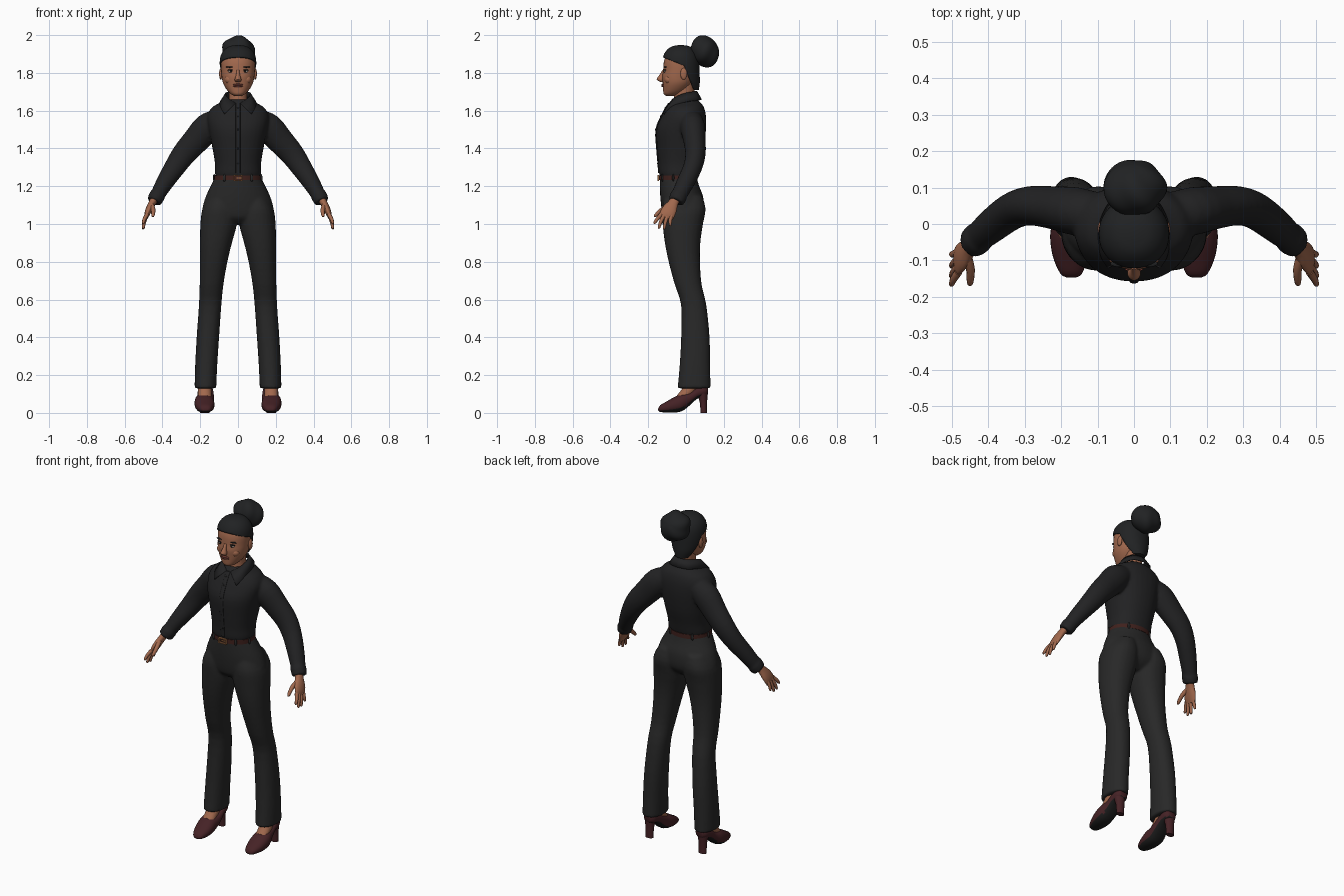
import bpy, bmesh, math
from mathutils import Vector, Matrix

if "Cube" in bpy.data.objects:
    bpy.data.objects.remove(bpy.data.objects["Cube"])

X, Y, Z = Vector((1, 0, 0)), Vector((0, 1, 0)), Vector((0, 0, 1))


def material(name, rgb):
    m = bpy.data.materials.new(name)
    m.use_nodes = True
    m.diffuse_color = (*rgb, 1)
    bsdf = m.node_tree.nodes["Principled BSDF"]
    bsdf.inputs["Base Color"].default_value = (*rgb, 1)
    bsdf.inputs["Roughness"].default_value = 0.8
    return m


SHIRT = material("shirt black", (.016, .016, .017))
CLOTH = material("trouser black", (.021, .021, .021))
HAIR = material("hair black", (.015, .016, .017))
SKIN = material("brown skin", (.36, .14, .075))
LIP = material("lip brown", (.22, .06, .045))
EYE = material("eye white", (.45, .38, .33))
SHOE = material("maroon leather", (.06, .016, .019))
SOLE = material("sole black", (.012, .012, .012))
BELT = material("belt brown", (.05, .015, .012))
BRASS = material("brass", (.42, .18, .07))


def smooth_path(pts, steps):
    """Catmull-Rom through tuples of any length."""
    out = []
    for i in range(len(pts) - 1):
        p0, p1, p2, p3 = (pts[max(i - 1, 0)], pts[i], pts[i + 1], pts[min(i + 2, len(pts) - 1)])
        for k in range(steps):
            t = k / steps
            out.append([b + t * (c - a) / 2 + t * t * (a - 2.5 * b + 2 * c - d / 2)
                        + t ** 3 * (1.5 * (b - c) + (d - a) / 2)
                        for a, b, c, d in zip(p0, p1, p2, p3)])
    return out + [list(pts[-1])]


def loft(bm, rings, axis=None, ref=Y, sides=24, steps=3, power=2, side=1):
    """Skin elliptical rings (x, y, z, radius a, radius b); no axis follows the path."""
    rings = smooth_path(rings, steps)
    mid = [Vector((r[0] * side, r[1], r[2])) for r in rings]
    loops = []
    for i, r in enumerate(rings):
        t = axis or (mid[min(i + 1, len(mid) - 1)] - mid[max(i - 1, 0)]).normalized()
        v = (ref - t * ref.dot(t)).normalized()
        u = v.cross(t)
        loop = []
        for k in range(sides):
            c, s = math.cos(math.tau * k / sides), math.sin(math.tau * k / sides)
            c, s = (math.copysign(abs(w) ** (2 / power), w) for w in (c, s))
            loop.append(bm.verts.new(mid[i] + u * c * r[3] + v * s * r[4]))
        loops.append(loop)
    for lo, hi in zip(loops, loops[1:]):
        for k in range(sides):
            n = (k + 1) % sides
            bm.faces.new((lo[k], lo[n], hi[n], hi[k]))
    bm.faces.new(loops[0])
    bm.faces.new(loops[-1])


def stack(profile, x=0):
    """Turn (z, half width, front y, back y) rows into rings."""
    return [(x, (f + b) / 2, z, w, (b - f) / 2) for z, w, f, b in profile]


def ball(bm, centre, radii):
    bmesh.ops.create_uvsphere(bm, u_segments=20, v_segments=12, radius=1,
                              matrix=Matrix.LocRotScale(Vector(centre), None, Vector(radii)))


def box(bm, centre, size):
    bmesh.ops.create_cube(bm, size=1, matrix=Matrix.LocRotScale(Vector(centre), None, Vector(size)))


def finish(name, bm, *mats, remesh=0):
    bmesh.ops.recalc_face_normals(bm, faces=bm.faces)
    me = bpy.data.meshes.new(name)
    bm.to_mesh(me)
    bm.free()
    for m in mats:
        me.materials.append(m)
    me.shade_smooth()
    me.set_sharp_from_angle(angle=math.radians(50))
    ob = bpy.data.objects.new(name, me)
    bpy.context.collection.objects.link(ob)
    if remesh:
        r = ob.modifiers.new("blend", "REMESH")
        r.mode, r.voxel_size, r.use_smooth_shade = "VOXEL", remesh, True
        s = ob.modifiers.new("soften", "SMOOTH")
        s.factor, s.iterations = .5, 4
    return ob


# Blouse: torso and both sleeves blended together
torso = [(1.245, .117, -.135, .055), (1.27, .122, -.143, .062), (1.32, .122, -.146, .073),
         (1.4, .135, -.153, .093), (1.5, .155, -.157, .106), (1.57, .163, -.13, .106),
         (1.615, .14, -.106, .096), (1.64, .1, -.09, .08), (1.66, .07, -.07, .058)]
bm = bmesh.new()
loft(bm, stack(torso), Z, sides=32, power=2.2)
for s in (1, -1):
    loft(bm, [(.1, .025, 1.55, .06, .06), (.16, .035, 1.512, .076, .066), (.222, .045, 1.443, .071, .059),
              (.285, .05, 1.372, .064, .054), (.335, .035, 1.3, .056, .05), (.39, -.005, 1.215, .046, .047),
              (.425, -.035, 1.155, .039, .042), (.428, -.038, 1.15, .043, .046),
              (.445, -.053, 1.118, .039, .042)], side=s)
finish("blouse", bm, SHIRT, remesh=.008)

# Button placket and buttons
bm = bmesh.new()
loft(bm, [(0, f - .001, z, .012, .004) for z, w, f, b in torso[1:8]], Z)
finish("placket", bm, SHIRT)
bm = bmesh.new()
for z, w, f, b in torso[2:7]:
    ball(bm, (0, f - .004, z), (.005, .003, .005))
finish("buttons", bm, SOLE)

# Shirt collar: folded strip, mirrored
top = smooth_path([(.012, -.09, 1.64), (.055, -.062, 1.67), (.068, -.01, 1.692), (.045, .042, 1.702), (0, .058, 1.705)], 5)
low = smooth_path([(.072, -.122, 1.585), (.094, -.08, 1.622), (.096, 0, 1.648), (.062, .066, 1.658), (0, .084, 1.66)], 5)
bm = bmesh.new()
rows = [[bm.verts.new(p) for p in line] for line in (top, low)]
for k in range(len(top) - 1):
    bm.faces.new((rows[0][k], rows[0][k + 1], rows[1][k + 1], rows[1][k]))
collar = finish("collar", bm, SHIRT)
collar.modifiers.new("mirror", "MIRROR").use_clip = True
collar.modifiers.new("thickness", "SOLIDIFY").thickness = .008

# Trousers: pelvis and both flared legs blended together
bm = bmesh.new()
loft(bm, stack([(1.25, .12, -.138, .056), (1.2, .145, -.138, .07), (1.14, .173, -.136, .092),
                (1.07, .19, -.128, .094), (1.03, .17, -.115, .075), (1.0, .09, -.08, .04)]), Z, sides=32)
for s in (1, -1):
    leg = [(1.15, .02, .15, -.11, .085), (1.08, .008, .188, -.128, .104), (1, .006, .199, -.124, .09),
           (.9, .032, .201, -.112, .076), (.8, .056, .201, -.092, .074), (.68, .077, .203, -.06, .083),
           (.57, .088, .207, -.026, .108), (.4, .1, .219, -.026, .125), (.25, .11, .227, -.034, .128),
           (.13, .115, .23, -.045, .13)]
    loft(bm, [((i + o) / 2, (f + b) / 2, z, (o - i) / 2, (b - f) / 2) for z, i, o, f, b in leg], Z, side=s, power=2.2)
finish("trousers", bm, CLOTH, remesh=.008)

# Belt, loops and buckle
bm = bmesh.new()
loft(bm, [(0, -.041, z, .126, .103) for z in (1.232, 1.245, 1.258)], Z, sides=40)
finish("belt", bm, BELT)
bm = bmesh.new()
for a in (35, 75, 145, 215, 265, 325):
    c, s = math.sin(math.radians(a)), -math.cos(math.radians(a))
    ball(bm, (.126 * c, -.041 + .103 * s, 1.244), (.008, .006, .02))
finish("belt_loops", bm, CLOTH)
bm = bmesh.new()
for k in (1, -1):
    box(bm, (.022 * k, -.147, 1.243), (.006, .01, .032))
    box(bm, (0, -.147, 1.243 + .013 * k), (.05, .01, .006))
box(bm, (.008, -.147, 1.243), (.03, .008, .005))
finish("buckle", bm, BRASS)

# Neck and head
bm = bmesh.new()
loft(bm, stack([(1.6, .065, -.07, .05), (1.65, .05, -.066, .043), (1.7, .048, -.062, .045), (1.77, .055, -.06, .05)]), Z)
finish("neck", bm, SKIN)
bm = bmesh.new()
loft(bm, stack([(1.678, .018, -.105, -.06), (1.688, .038, -.118, -.03), (1.71, .059, -.121, .005),
                (1.745, .079, -.123, .035), (1.78, .086, -.126, .05), (1.81, .089, -.121, .056),
                (1.86, .09, -.117, .056), (1.9, .08, -.1, .048), (1.93, .05, -.07, .02)]), Z, sides=32, power=2.15)
loft(bm, [(0, -.117, 1.815, .008, .008), (0, -.128, 1.79, .01, .012), (0, -.135, 1.766, .018, .02),
          (0, -.128, 1.753, .013, .01)], Z)
for s in (1, -1):
    ball(bm, (s * .091, -.012, 1.795), (.009, .018, .031))
    ball(bm, (s * .045, -.09, 1.765), (.026, .024, .024))
finish("head", bm, SKIN)

# Facial features
bm = bmesh.new()
for z, r in ((1.738, .005), (1.73, .006)):
    ball(bm, (0, -.123, z), (.026, .008, r))
finish("lips", bm, LIP)
for part, mat, x, y, z, size in (("eyes", EYE, .038, -.111, 1.808, (.015, .006, .006)),
                                 ("irises", SOLE, .037, -.115, 1.808, (.006, .004, .006)),
                                 ("eyelids", SOLE, .039, -.111, 1.815, (.018, .008, .003)),
                                 ("eyebrows", HAIR, .042, -.109, 1.831, (.023, .009, .004))):
    bm = bmesh.new()
    for s in (1, -1):
        ball(bm, (s * x, y, z), size)
    finish(part, bm, mat)

# Swept-back hair: shell trimmed along a hairline in front and behind the ears
bm = bmesh.new()
loft(bm, stack([(1.71, .05, -.08, .068), (1.75, .076, -.1, .073), (1.8, .093, -.125, .072),
                (1.85, .097, -.125, .07), (1.89, .092, -.12, .062), (1.92, .075, -.102, .045),
                (1.94, .047, -.075, .02), (1.947, .012, -.04, -.015)]), Z, sides=40, power=2.1)
cuts = [(Vector((0, -.12, 1.882)), Vector((0, .4, 1))), (Vector((0, -.01, 1.84)), Vector((0, 1, .4)))]
for co, no in cuts:
    bmesh.ops.bisect_plane(bm, geom=bm.verts[:] + bm.edges[:] + bm.faces[:], plane_co=co, plane_no=no)
skip = [f for f in bm.faces if all((f.calc_center_median() - co).dot(no) < 0 for co, no in cuts)]
bmesh.ops.delete(bm, geom=skip, context="FACES")
hair = finish("hair", bm, HAIR)
hair.modifiers.new("thickness", "SOLIDIFY").thickness = .01

# Bun with twisted strands
bm = bmesh.new()
bmesh.ops.create_uvsphere(bm, u_segments=48, v_segments=24, radius=1)
for v in bm.verts:
    twist = 5 * math.atan2(v.co.y, v.co.x) + 2.5 * v.co.z
    v.co *= 1 + .05 * math.cos(twist) * (1 - v.co.z ** 2)
place = Matrix.LocRotScale(Vector((0, .1, 1.914)), Matrix.Rotation(math.radians(-60), 3, "X"), Vector((.087, .085, .073)))
bmesh.ops.transform(bm, matrix=place, verts=bm.verts)
finish("hair_bun", bm, HAIR)

for s, label in ((1, "left"), (-1, "right")):
    # Hand: palm, four fingers and thumb
    bm = bmesh.new()
    loft(bm, [(.432, -.045, 1.15, .022, .026), (.452, -.065, 1.115, .019, .026), (.47, -.085, 1.08, .018, .038),
              (.482, -.1, 1.05, .014, .04), (.487, -.105, 1.03, .008, .036)], side=s)
    for base, tip, z in ((-.132, -.166, 1.0), (-.115, -.143, .975), (-.095, -.115, .972), (-.075, -.083, .99)):
        loft(bm, [(.482, base, 1.05, .011, .011), (.496, (base + tip) / 2 - .004, (1.05 + z) / 2, .0095, .0095),
                  (.501, tip, z + .006, .007, .007), (.501, tip, z, .002, .002)], sides=10, side=s)
    loft(bm, [(.46, -.085, 1.105, .014, .014), (.449, -.125, 1.078, .012, .012), (.45, -.16, 1.047, .009, .009),
              (.451, -.168, 1.038, .003, .003)], ref=Z, sides=10, side=s)
    finish(label + "_hand", bm, SKIN)

    # Foot inside the shoe
    bm = bmesh.new()
    loft(bm, [(.176, .05, .18, .036, .04), (.176, .015, .12, .036, .034), (.176, -.03, .075, .035, .025)], side=s)
    finish(label + "_foot", bm, SKIN)

    # Pump: upper with a dark underside, and a block heel
    shape = [(-.147, .012, .022, .012), (-.137, .005, .04, .029), (-.1, .002, .062, .045), (-.06, .002, .085, .052),
             (-.02, .01, .102, .051), (.02, .04, .113, .046), (.06, .075, .138, .042), (.1, .088, .15, .037),
             (.117, .1, .143, .022)]
    bm = bmesh.new()
    loft(bm, [(.172 + .05 * (y + .147) * (y < .02), y, (lo + hi) / 2, w, (hi - lo) / 2) for y, lo, hi, w in shape],
         Y, ref=Z, power=2.3, side=s)
    bmesh.ops.recalc_face_normals(bm, faces=bm.faces)
    for f in bm.faces:
        f.material_index = int(f.normal.z < -.55)
    finish(label + "_shoe", bm, SHOE, SOLE)
    bm = bmesh.new()
    loft(bm, [(.176, .085, .11, .034, .031), (.176, .092, .06, .025, .02), (.176, .094, 0, .024, .017)], Z, side=s)
    finish(label + "_heel", bm, SHOE)
